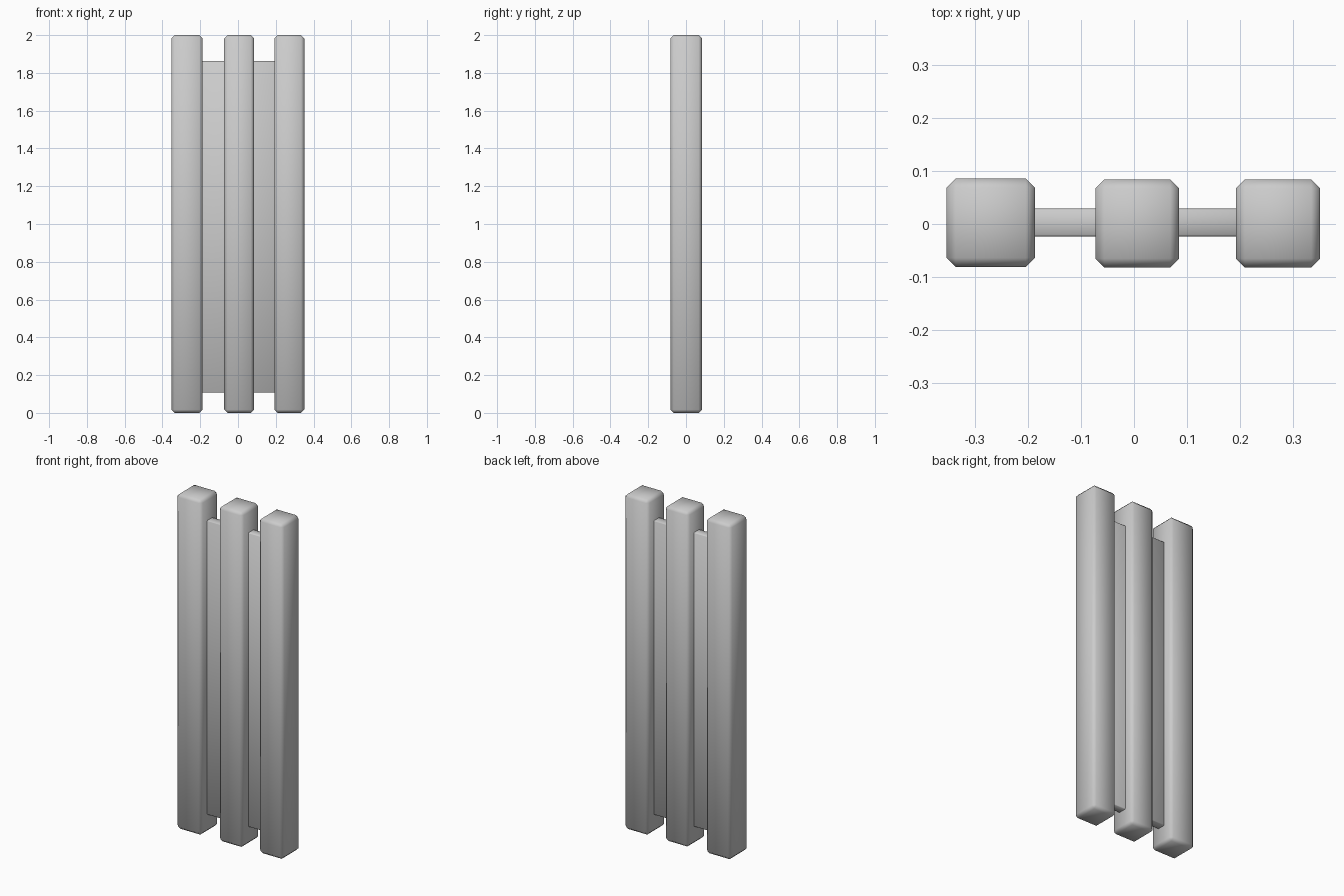
import bpy

if "Cube" in bpy.data.objects:
    bpy.data.objects.remove(bpy.data.objects["Cube"])


def block(name, x, y, z, bevel):
    """Chamfered box from (min, max) ranges."""
    bpy.ops.mesh.primitive_cube_add(size=1)
    ob = bpy.context.object
    ob.name = name
    ob.location = [(a + b) / 2 for a, b in (x, y, z)]
    ob.scale = [b - a for a, b in (x, y, z)]
    bpy.ops.object.transform_apply(location=False, rotation=False, scale=True)
    mod = ob.modifiers.new("chamfer", 'BEVEL')
    mod.width = bevel
    mod.segments = 1
    bpy.ops.object.modifier_apply(modifier=mod.name)
    bpy.ops.object.shade_smooth_by_angle(angle=0.87)
    return ob


# Three upright posts, the left one slightly thicker
block("left_post", (-0.353, -0.187), (-0.081, 0.086), (0, 2), 0.017)
block("middle_post", (-0.073, 0.085), (-0.082, 0.084), (0, 2), 0.017)
block("right_post", (0.192, 0.351), (-0.082, 0.084), (0, 2), 0.017)

# Thin board running between the posts
block("back_panel", (-0.27, 0.27), (-0.024, 0.029), (0.108, 1.862), 0.004)
